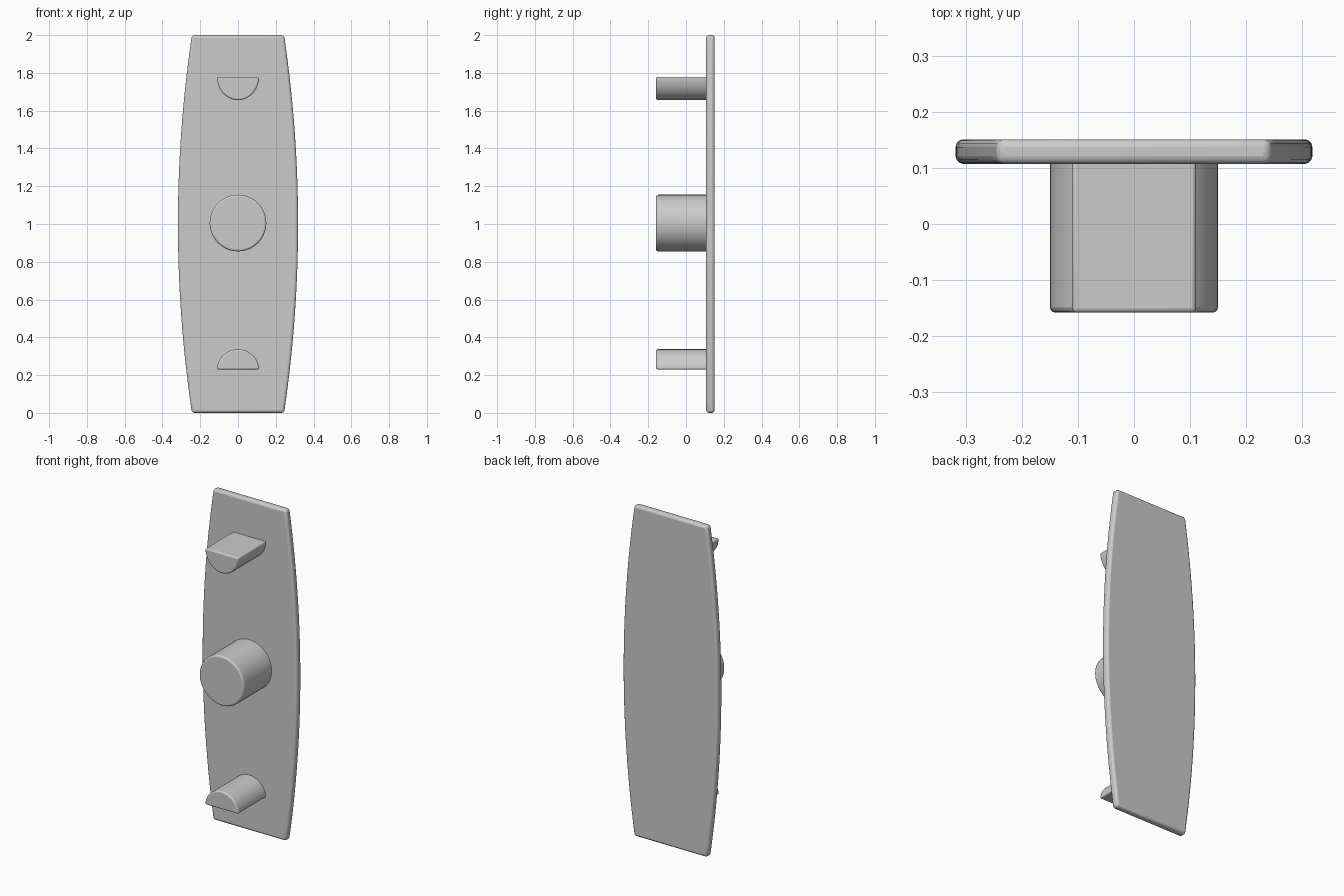
import bpy, bmesh, math

cube = bpy.data.objects.get("Cube")
if cube:
    bpy.data.objects.remove(cube, do_unlink=True)

grey = bpy.data.materials.new("light_grey")
grey.use_nodes = True
COLOUR = (0.6, 0.6, 0.6, 1.0)
grey.diffuse_color = COLOUR
grey.node_tree.nodes["Principled BSDF"].inputs["Base Color"].default_value = COLOUR


def extrude_profile(name, outline, y_front, y_back, bevel):
    """Extrude an x-z outline along y and round its rims."""
    bm = bmesh.new()
    face = bm.faces.new([bm.verts.new((x, y_front, z)) for x, z in outline])
    moved = bmesh.ops.extrude_face_region(bm, geom=[face])["geom"]
    verts = [v for v in moved if isinstance(v, bmesh.types.BMVert)]
    bmesh.ops.translate(bm, verts=verts, vec=(0, y_back - y_front, 0))
    bmesh.ops.recalc_face_normals(bm, faces=bm.faces)
    mesh = bpy.data.meshes.new(name)
    bm.to_mesh(mesh)
    bm.free()
    mesh.materials.append(grey)
    obj = bpy.data.objects.new(name, mesh)
    bpy.context.collection.objects.link(obj)
    mod = obj.modifiers.new("rounded_rims", "BEVEL")
    mod.width = bevel
    mod.segments = 3
    mod.limit_method = "ANGLE"
    mod.angle_limit = math.radians(40)
    bpy.ops.object.select_all(action="DESELECT")
    obj.select_set(True)
    bpy.context.view_layer.objects.active = obj
    bpy.ops.object.shade_smooth_by_angle(angle=math.radians(35))
    return obj


def half_round(z_flat, height, half_width=0.111, steps=24):
    """Half ellipse with a flat side; a negative height points it down."""
    return [(half_width * math.cos(math.pi * i / steps),
             z_flat + height * math.sin(math.pi * i / steps))
            for i in range(steps + 1)]


FRONT, PLATE_FRONT, PLATE_BACK = -0.158, 0.107, 0.151

# Back plate with bowed long sides
STEPS = 28
right_side = [(0.318 - 0.074 * (2 * i / STEPS - 1) ** 2, 2 * i / STEPS)
              for i in range(STEPS + 1)]
left_side = [(-x, z) for x, z in reversed(right_side)]
extrude_profile("back_plate", right_side + left_side, PLATE_FRONT, PLATE_BACK, 0.014)

# Round centre peg
peg = [(0.15 * math.cos(math.tau * i / 48), 1.005 + 0.15 * math.sin(math.tau * i / 48))
       for i in range(48)]
extrude_profile("centre_peg", peg, FRONT, PLATE_FRONT + 0.02, 0.01)

# Half-round pegs, flat sides facing the plate ends
extrude_profile("upper_peg", half_round(1.778, -0.122), FRONT, PLATE_FRONT + 0.02, 0.008)
extrude_profile("lower_peg", half_round(0.23, 0.107), FRONT, PLATE_FRONT + 0.02, 0.008)
